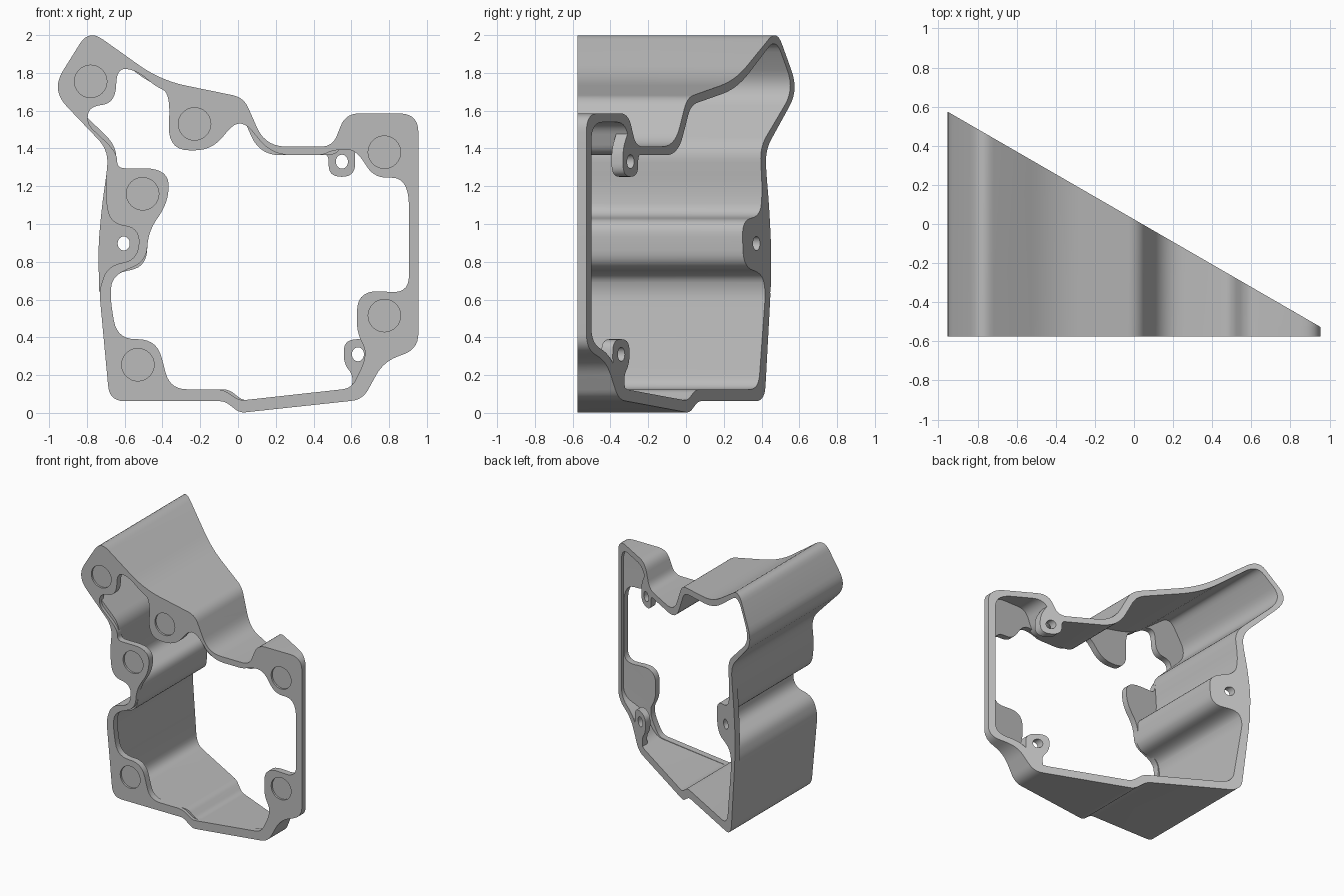
import bpy, bmesh, math
from mathutils import Vector

if "Cube" in bpy.data.objects:
    bpy.data.objects.remove(bpy.data.objects["Cube"], do_unlink=True)

# Single painted-metal colour
metal = bpy.data.materials.new("grey_metal")
metal.use_nodes = True
GREY = (0.5, 0.5, 0.5, 1.0)
metal.diffuse_color = GREY
metal.node_tree.nodes["Principled BSDF"].inputs["Base Color"].default_value = GREY

FRONT = -0.575
FLANGE_DEPTH = 0.05
RECESS_DEPTH = 0.015
EAR_DEPTH = 0.06


def slant(x):
    """Depth of the angled rear face at a given x."""
    return 0.024 - math.tan(math.radians(30)) * x


def rounded(corners, steps=7):
    """Round every corner (x, z, tangent length) of a closed outline."""
    result = []
    count = len(corners)
    for i, (x, z, reach) in enumerate(corners):
        here = Vector((x, z))
        before = Vector(corners[i - 1][:2]) - here
        after = Vector(corners[(i + 1) % count][:2]) - here
        start = here + before.normalized() * min(reach, before.length * 0.49)
        end = here + after.normalized() * min(reach, after.length * 0.49)
        for k in range(steps + 1):
            t = k / steps
            result.append(start * (1 - t) ** 2 + here * 2 * t * (1 - t) + end * t * t)
    return result


def ellipse(x, z, rx, rz, sides=32):
    turns = [math.tau * k / sides for k in range(sides)]
    return [Vector((x + rx * math.cos(a), z + rz * math.sin(a))) for a in turns]


def wall_thickness(x, z):
    if z < 0.1:
        return 0.062
    return 0.031 if z > 1.5 and x < -0.5 else 0.046


def inset(corners):
    """Move a clockwise corner outline inward by the wall thickness."""
    result = []
    count = len(corners)
    for i, (x, z, reach) in enumerate(corners):
        here = Vector((x, z))
        a = (here - Vector(corners[i - 1][:2])).normalized()
        b = (Vector(corners[(i + 1) % count][:2]) - here).normalized()
        na, nb = Vector((a.y, -a.x)), Vector((b.y, -b.x))
        moved = here + (na + nb) * wall_thickness(x, z) / (1 + na.dot(nb))
        result.append((moved.x, moved.y, reach))
    return result


def slab(name, loops, front, back):
    """Fill nested outlines and span them between two depth functions."""
    bm = bmesh.new()
    for loop in loops:
        verts = [bm.verts.new((p.x, 0, p.y)) for p in loop]
        for i, v in enumerate(verts):
            bm.edges.new((verts[i - 1], v))
    bmesh.ops.triangle_fill(bm, edges=bm.edges[:], use_beauty=True, normal=(0, -1, 0))
    faces, rim = bm.faces[:], [e for e in bm.edges if len(e.link_faces) == 1]
    rear = {v: bm.verts.new((v.co.x, back(v.co.x), v.co.z)) for v in bm.verts[:]}
    for v in rear:
        v.co.y = front(v.co.x)
    for f in faces:
        bm.faces.new([rear[v] for v in reversed(f.verts)])
    for e in rim:
        a, b = e.verts
        bm.faces.new((a, b, rear[b], rear[a]))
    bmesh.ops.recalc_face_normals(bm, faces=bm.faces[:])
    mesh = bpy.data.meshes.new(name)
    bm.to_mesh(mesh)
    bm.free()
    mesh.materials.append(metal)
    obj = bpy.data.objects.new(name, mesh)
    bpy.context.collection.objects.link(obj)
    bpy.ops.object.select_all(action="DESELECT")
    obj.select_set(True)
    bpy.context.view_layer.objects.active = obj
    bpy.ops.object.shade_smooth_by_angle(angle=math.radians(30))
    return obj


def hundredths(rows):
    return [tuple(n / 100 for n in row) for row in rows]


# Outer outline of the housing, clockwise from the top peak
outer = hundredths([
    (-79, 203, 9), (-41, 176, 14), (3, 167, 6), (14.5, 141, 11), (50, 141, 6),
    (57, 158.5, 7), (95.5, 158.5, 10), (95.5, 34, 8), (77, 27, 8), (66, 7, 6),
    (1, 0, 3), (-7, 6.2, 3), (-68, 6.2, 8), (-73.5, 65, 5), (-69, 78, 8),
    (-53, 81, 9), (-52, 98, 9), (-68, 100, 9), (-70.5, 117, 9),
    (-68.5, 139, 8), (-99, 171, 12)])

# Inner outline of the front flange, lobed around the bolt pads
lobes = hundredths([
    (-64, 183, 8), (-65, 164, 9), (-79, 162, 6), (-80, 153, 5), (-64, 138, 9),
    (-64, 129.5, 4), (-37, 129.5, 13), (-36.5, 112, 10), (-47.5, 96, 8),
    (-48.5, 80, 8), (-66, 73, 8), (-68, 62, 12), (-64, 39, 10), (-43, 39, 10),
    (-36, 12.5, 9), (-8, 12.5, 4), (1, 6.5, 3), (60, 13, 5), (69, 31, 10),
    (63, 42, 6), (63, 65, 12), (90.5, 63.5, 9), (90.5, 124.5, 15),
    (72, 124.5, 7), (62, 140, 8), (50, 139, 5), (45, 136.5, 4),
    (18, 136.5, 10), (1, 157, 10), (-14, 139, 9), (-37, 139, 13),
    (-36, 169.5, 12), (-44, 173, 6), (-53, 181, 6)])

pads = [(-0.78, 1.755), (-0.23, 1.53), (-0.505, 1.16),
        (-0.53, 0.255), (0.775, 1.38), (0.775, 0.515)]

edge, opening = rounded(outer), rounded(lobes)


def recess_floor(x):
    return FRONT + RECESS_DEPTH


def flange_rear(x):
    return min(FRONT + FLANGE_DEPTH, slant(x))


# Front flange: thin face with round recesses over a solid backing
slab("flange_face", [edge, opening] + [ellipse(x, z, 0.086, 0.086) for x, z in pads],
     lambda x: FRONT, recess_floor)
slab("flange_backing", [edge, opening], recess_floor, flange_rear)

# Tubular wall cut off at the angled rear face
slab("housing_wall", [edge, rounded(inset(outer))],
     lambda x: min(FRONT + FLANGE_DEPTH / 2, slant(x)), slant)

# Rear mounting ears with bolt holes, lying in the angled face
ears = {
    "left_groove_ear": ((-0.605, 0.897), [
        (-69, 131, 1), (-66, 104, 6), (-51, 99, 6), (-51, 81, 6), (-66, 77, 6),
        (-72, 64, 1), (-73.5, 64, 1), (-74, 88, 9), (-72, 110, 9)]),
    "upper_ear": ((0.55, 1.33), [
        (40, 139, 1), (48, 137, 4), (48, 125, 7), (62, 125, 7), (62, 140, 5),
        (57, 149, 2), (50, 142, 2)]),
    "lower_ear": ((0.635, 0.31), [
        (56, 39, 7), (71, 39, 7), (71.5, 27, 4), (68, 14, 2), (60, 12, 2),
        (61, 20, 4), (56, 26, 5)]),
}
for name, ((x, z), corners) in ears.items():
    slab(name, [rounded(hundredths(corners)), ellipse(x, z, 0.032, 0.037)],
         lambda px: slant(px) - EAR_DEPTH, slant)
